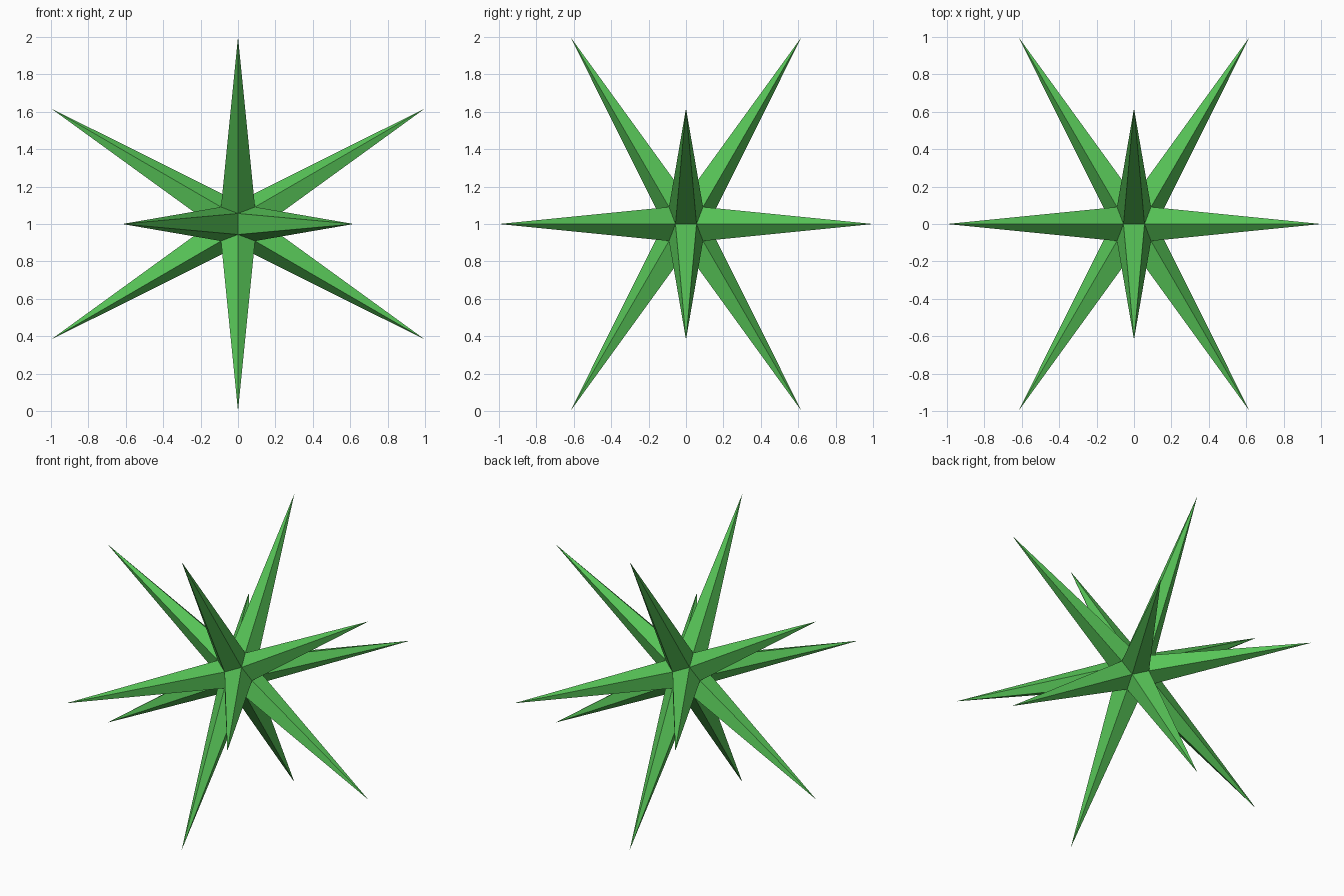
import bpy, bmesh
from math import sqrt, atan2
from itertools import product
from mathutils import Vector

if "Cube" in bpy.data.objects:
    bpy.data.objects.remove(bpy.data.objects["Cube"])

PHI = (1 + sqrt(5)) / 2
CORE = 0.091                      # half size of the cube inside the core
CENTRE = Vector((0, 0, 1))


def cyclic(a, b):
    """Signed points (0, a, b) and their cyclic shifts."""
    pts = []
    for s, t in product((1, -1), repeat=2):
        p = (0, s * a, t * b)
        pts += [Vector(p[k:] + p[:k]) for k in range(3)]
    return pts


# core dodecahedron corners and the twelve spike tips
corners = [Vector(p) * CORE for p in product((1, -1), repeat=3)]
corners += [p * CORE for p in cyclic(PHI, 1 / PHI)]
tips = cyclic(1 / PHI, 1)

bm = bmesh.new()
base = [bm.verts.new(c + CENTRE) for c in corners]

# a five-sided spike over each core face
for tip in tips:
    n = tip.normalized()
    u = n.orthogonal().normalized()
    w = n.cross(u)
    ring = sorted(range(20), key=lambda i: -corners[i].dot(n))[:5]
    ring.sort(key=lambda i: atan2(corners[i].dot(w), corners[i].dot(u)))
    apex = bm.verts.new(tip + CENTRE)
    for k in range(5):
        bm.faces.new((base[ring[k]], base[ring[(k + 1) % 5]], apex))

bmesh.ops.recalc_face_normals(bm, faces=bm.faces)
mesh = bpy.data.meshes.new("spiked_star")
bm.to_mesh(mesh)
bm.free()

# green finish
mat = bpy.data.materials.new("green")
mat.diffuse_color = (0.095, 0.55, 0.095, 1)
mat.use_nodes = True
mat.node_tree.nodes["Principled BSDF"].inputs["Base Color"].default_value = mat.diffuse_color
mesh.materials.append(mat)
star = bpy.data.objects.new("spiked_star", mesh)
bpy.context.collection.objects.link(star)
